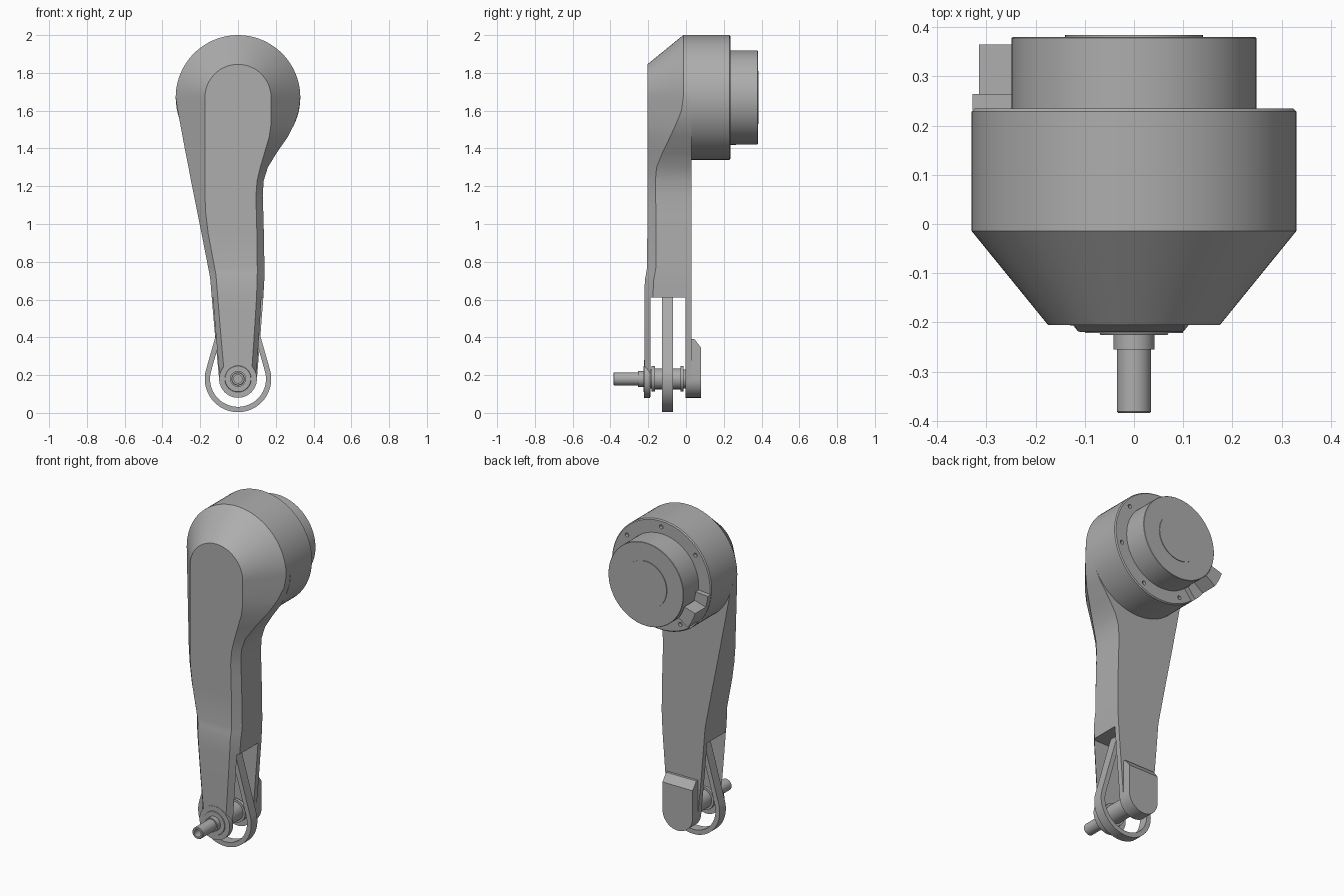
import bpy, bmesh
from math import sin, cos, pi, radians, hypot

if "Cube" in bpy.data.objects:
    bpy.data.objects.remove(bpy.data.objects["Cube"])

grey = bpy.data.materials.new("plain grey")
grey.use_nodes = True
COLOUR = (0.42, 0.42, 0.42, 1)
grey.diffuse_color = COLOUR
grey.node_tree.nodes["Principled BSDF"].inputs["Base Color"].default_value = COLOUR

HIP, AXLE = 1.67, 0.18     # heights of the drum and shaft axes


def make(name, bm):
    bmesh.ops.recalc_face_normals(bm, faces=bm.faces)
    mesh = bpy.data.meshes.new(name)
    bm.to_mesh(mesh)
    bm.free()
    mesh.materials.append(grey)
    ob = bpy.data.objects.new(name, mesh)
    bpy.context.collection.objects.link(ob)
    return ob


def activate(ob):
    bpy.ops.object.select_all(action='DESELECT')
    ob.select_set(True)
    bpy.context.view_layer.objects.active = ob


def smooth(ob):
    activate(ob)
    bpy.ops.object.shade_smooth_by_angle(angle=radians(28))
    return ob


def cut(ob, cutter):
    mod = ob.modifiers.new("cut", 'BOOLEAN')
    mod.operation, mod.solver, mod.object = 'DIFFERENCE', 'EXACT', cutter
    activate(ob)
    bpy.ops.object.modifier_apply(modifier=mod.name)
    bpy.data.objects.remove(cutter)


def loft(bm, rings, cyclic=False, caps=True):
    """Skin equal-length closed rings of points."""
    loops = [[bm.verts.new(p) for p in ring] for ring in rings]
    pairs = list(zip(loops, loops[1:])) + ([(loops[-1], loops[0])] if cyclic else [])
    for a, b in pairs:
        for i in range(len(a)):
            j = (i + 1) % len(a)
            bm.faces.new((a[i], a[j], b[j], b[i]))
    if caps and not cyclic:
        bm.faces.new(loops[0])
        bm.faces.new(loops[-1])
    return loops


def arc(r, z, start, end, n):
    return [(r * cos(radians(start + (end - start) * i / n)),
             z + r * sin(radians(start + (end - start) * i / n))) for i in range(n + 1)]


def at(outline, y):
    return [(x, y, z) for x, z in outline]


def lathe(name, profile, z, n=64):
    """Turn (y, radius) points about an axis along y."""
    bm = bmesh.new()
    loft(bm, [at(arc(r, z, 0, 360, n)[:-1], y) for y, r in profile])
    return smooth(make(name, bm))


def prism(name, outline, y0, y1):
    bm = bmesh.new()
    loft(bm, [at(outline, y0), at(outline, y1)])
    return smooth(make(name, bm))


# Leg shell: height, outer left/right, front face left/right, front face depth
ROWS = [
    (1.67, .33, .33, .175, .175, -.205),
    (1.60, .319, .322, .175, .175, -.205),
    (1.53, .306, .299, .175, .175, -.205),
    (1.46, .293, .263, .175, .165, -.205),
    (1.38, .278, .207, .175, .141, -.205),
    (1.30, .262, .158, .175, .118, -.205),
    (1.23, .249, .136, .175, .101, -.205),
    (1.15, .233, .131, .175, .095, -.205),
    (1.06, .215, .134, .171, .097, -.205),
    (.95, .193, .137, .158, .1, -.205),
    (.77, .158, .14, .124, .102, -.206),
    (.74, .152, .14, .118, .102, -.211),
    (.70, .146, .139, .114, .101, -.218),
    (.61, .139, .134, .107, .098, -.22),
    (.40, .121, .118, .09, .085, -.22),
    (.18, .1, .1, .07, .07, -.22),
]
left = [((-r[1], r[0]), (-r[3], r[0]), r[5]) for r in ROWS]
right = [((r[2], r[0]), (r[4], r[0]), r[5]) for r in ROWS]
foot = [(o, i, -.22) for o, i in zip(arc(.1, AXLE, 180, 360, 20), arc(.07, AXLE, 180, 360, 20))]
crown = [(o, i, -.205) for o, i in zip(arc(.33, HIP, 0, 180, 40), arc(.175, HIP, 0, 180, 40))]
path = left + foot[1:-1] + right[::-1] + crown[1:-1]

front = [(i[0], y, i[1]) for o, i, y in path]
edge = [(o[0], y + 1.23 * hypot(o[0] - i[0], o[1] - i[1]), o[1]) for o, i, y in path]
back = [(o[0], .03, o[1]) for o, i, y in path]
bm = bmesh.new()
face, _, rear = loft(bm, [front, edge, back], caps=False)
bm.faces.new(rear)
n, f = len(ROWS), len(foot) - 2
L, R = face[:n], face[n + f:2 * n + f][::-1]
for k in range(n - 1):
    bm.faces.new((L[k], L[k + 1], R[k + 1], R[k]))
bm.faces.new(face[n - 1:n + f + 1])
bm.faces.new([R[0]] + face[2 * n + f:] + [L[0]])
shell = make("leg_shell", bm)

# Fork slot at the lower end
slot = [(-.4, -.1), (.4, -.1), (.4, .61), (-.4, .61)]
cut(shell, prism("slot_cutter", slot, -.188, -.002))
smooth(shell)

# Motor drum with a ring of screw holes
drum = lathe("motor_drum", [(.025, .33), (.229, .33), (.235, .324)], HIP, 80)
bm = bmesh.new()
for x, z in arc(.29, HIP, 90, 450, 7)[:-1]:
    hole = [(x + u, z + v) for u, v in arc(.012, 0, 0, 360, 12)[:-1]]
    loft(bm, [at(hole, .215), at(hole, .25)])
cut(drum, make("hole_cutter", bm))
smooth(drum)

# Motor cover and its raised disc
lathe("motor_cover", [(.23, .249), (.378, .249), (.38, .247)], HIP, 80)
lathe("cover_disc", [(.375, .14), (.384, .14)], HIP)


# Cable connector on the drum rim
def rim(r0, r1, a, b):
    return arc(r1, HIP, a, b, 10) + arc(r0, HIP, b, a, 10)


prism("connector_base", rim(.25, .33, 185, 230), .232, .264)
prism("connector_block", rim(.255, .33, 197, 216), .26, .365)

# Rear pad with a sloped top
bm = bmesh.new()
sole = arc(.1, AXLE, 180, 360, 20)
loft(bm, [at(sole + [(.1, top), (-.1, top)], y)
          for y, top in ((.028, .39), (.045, .39), (.08, .345))])
smooth(make("rear_pad", bm))


# Drive belt looping around the shaft
def belt_loop(r, tip):
    return arc(r, AXLE, 165, 375, 40) + [(tip, .64), (-tip, .64)]


bm = bmesh.new()
outer, inner = belt_loop(.176, .052), belt_loop(.148, .024)
loft(bm, [at(outer, -.126), at(outer, -.068), at(inner, -.068), at(inner, -.126)], cyclic=True)
smooth(make("drive_belt", bm))

# Shaft between the fork plates, with collars
lathe("shaft", [(-.19, .05), (-.182, .05), (-.182, .068), (-.165, .068), (-.165, .055),
                (-.03, .055), (-.03, .068), (-.012, .068), (-.012, .05), (0, .05)], AXLE, 40)

# Round boss and hollow output pin at the front
lathe("front_boss", [(-.19, .1), (-.222, .1), (-.222, .07), (-.226, .068), (-.226, .03)], AXLE, 48)
lathe("output_pin", [(-.2, .042), (-.255, .042), (-.255, .035), (-.381, .035), (-.384, .032),
                     (-.384, .022), (-.33, .022)], AXLE, 40)
